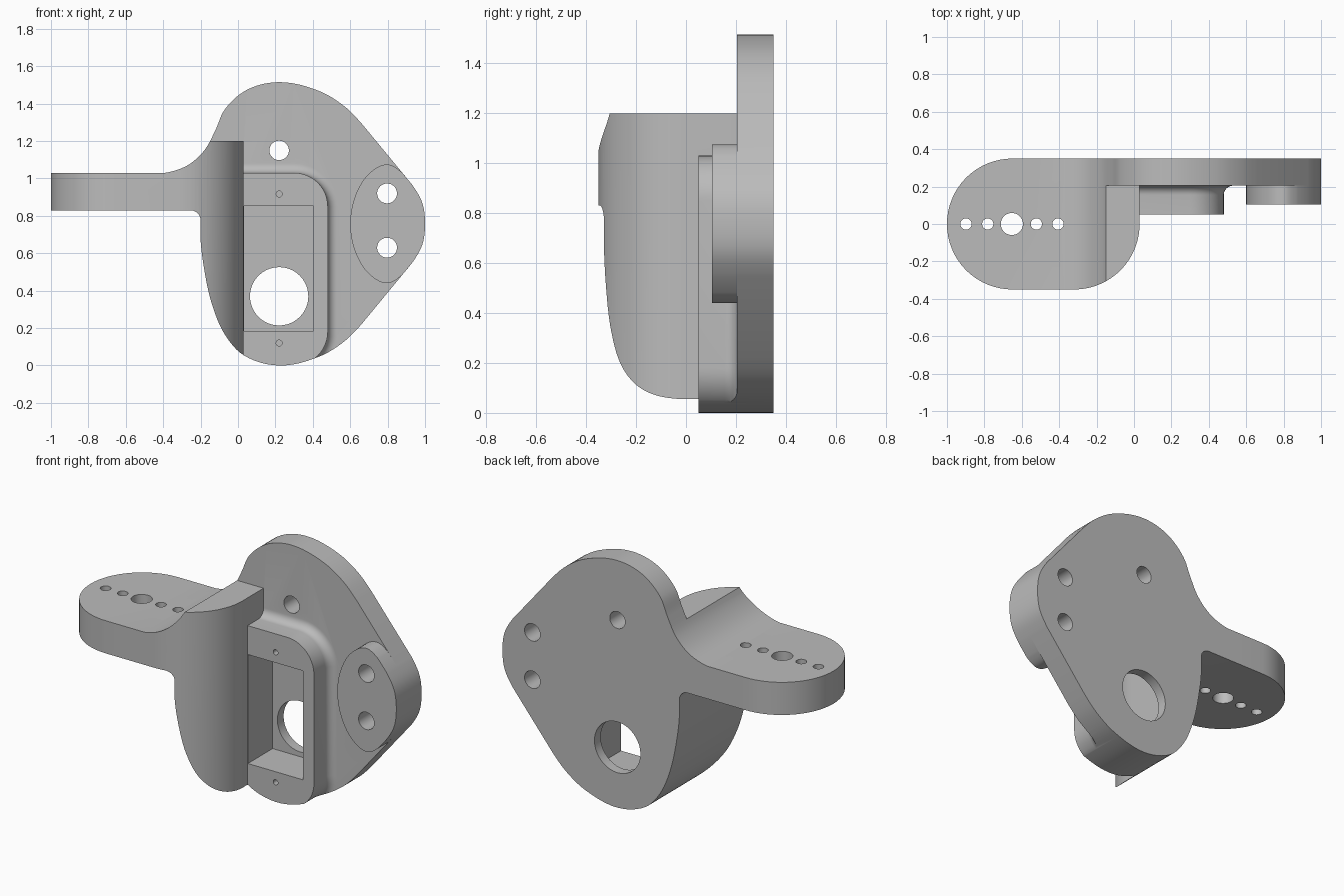
import bpy, bmesh
from math import sin, cos, pi, sqrt
from mathutils import Vector

if "Cube" in bpy.data.objects:
    bpy.data.objects.remove(bpy.data.objects["Cube"], do_unlink=True)

grey = bpy.data.materials.new("plain grey")
grey.use_nodes = True
grey.diffuse_color = (0.5, 0.5, 0.5, 1)
grey.node_tree.nodes["Principled BSDF"].inputs["Base Color"].default_value = (0.5, 0.5, 0.5, 1)


def loft(name, rings):
    """Closed solid through matching rings of 3D points."""
    bm = bmesh.new()
    loops = [[bm.verts.new(p) for p in ring] for ring in rings]
    n = len(loops[0])
    for a, b in zip(loops, loops[1:]):
        for i in range(n):
            j = (i + 1) % n
            bm.faces.new((a[i], a[j], b[j], b[i]))
    bm.faces.new(loops[0])
    bm.faces.new(loops[-1])
    bmesh.ops.recalc_face_normals(bm, faces=bm.faces)
    mesh = bpy.data.meshes.new(name)
    bm.to_mesh(mesh)
    bm.free()
    mesh.materials.append(grey)
    obj = bpy.data.objects.new(name, mesh)
    bpy.context.collection.objects.link(obj)
    return obj


def prism_y(name, pts, y0, y1):
    return loft(name, [[(x, y, z) for x, z in pts] for y in (y0, y1)])


def prism_z(name, pts, z0, z1):
    return loft(name, [[(x, y, z) for x, y in pts] for z in (z0, z1)])


def arc(cx, cy, r, a0, a1, n=20):
    return [(cx + r * cos(a0 + (a1 - a0) * i / n), cy + r * sin(a0 + (a1 - a0) * i / n))
            for i in range(n + 1)]


def circle(cx, cy, r):
    return arc(cx, cy, r, 0, 2 * pi, 40)[:-1]


def rect(x0, x1, y0, y1):
    return [(x0, y0), (x1, y0), (x1, y1), (x0, y1)]


def spline(pts, n=6):
    """Smooth path; the first and last points only steer the ends."""
    p = [Vector(q) for q in pts]
    out = []
    for a, b, c, d in zip(p, p[1:], p[2:], p[3:]):
        span = (c - b).length
        m1 = ((b - a).normalized() + (c - b).normalized()).normalized() * span
        m2 = ((c - b).normalized() + (d - c).normalized()).normalized() * span
        for i in range(n):
            t = i / n
            out.append(tuple((2*t**3 - 3*t*t + 1) * b + (t**3 - 2*t*t + t) * m1
                             + (3*t*t - 2*t**3) * c + (t**3 - t*t) * m2))
    out.append(tuple(p[-2]))
    return out


def combine(obj, other, operation):
    mod = obj.modifiers.new("join", 'BOOLEAN')
    mod.operation = operation
    mod.solver = 'EXACT'
    mod.object = other
    bpy.context.view_layer.update()
    deps = bpy.context.evaluated_depsgraph_get()
    mesh = bpy.data.meshes.new_from_object(obj.evaluated_get(deps))
    obj.modifiers.clear()
    obj.data = mesh
    bpy.data.objects.remove(other, do_unlink=True)


# Front silhouette: arm, upper lobe, side lobe, lower lobe
MID = 0.757
upper = spline([(-0.6, 1.03), (-0.39, 1.03), (-0.27, 1.07), (-0.18, 1.15), (-0.12, 1.26),
                (-0.07, 1.37), (0.05, 1.475), (0.22, 1.515), (0.44, 1.465), (0.57, 1.385),
                (0.66, 1.295), (0.93, 0.968)])
nose = spline([(0.66, 1.295), (0.93, 0.968), (0.985, 0.87), (1, MID),
               (0.985, 0.645), (0.93, 0.547), (0.66, 0.22)])
lower = spline([(0.93, 0.547), (0.66, 0.22), (0.57, 0.13), (0.44, 0.05), (0.22, 0),
                (0.03, 0.055), (-0.07, 0.165), (-0.14, 0.33), (-0.18, 0.51),
                (-0.2, 0.67), (-0.2, 0.775), (-0.2, 0.9)])
arm_fillet = arc(-0.255, 0.775, 0.055, 0, pi / 2, 8)[1:]
outline = [(-1.05, 1.03)] + upper + nose + lower + arm_fillet + [(-1.05, 0.83)]

# Plate slab, with the round-ended column that gives the arm and the pillar
bracket = prism_y("bracket_body", rect(-0.5, 1.1, -0.1, 1.6), 0.205, 0.35)
column_plan = (arc(-0.65, 0, 0.35, pi / 2, 3 * pi / 2, 32)
               + arc(-0.32, 0, 0.35, -pi / 2, 0, 24) + [(0.03, 0.35)])
combine(bracket, prism_z("column", column_plan, -0.1, 1.2), 'UNION')

# Raised housing front with a hollow fillet where it meets the plate
FILLET = 0.05


def housing_ring(y, off):
    r = 0.18 + off
    pts = ([(-0.38 - off, 1.03 + off)] + arc(0.3, 0.85, r, pi / 2, 0, 12)
           + arc(0.3, 0.18, r, 0, -pi / 2, 12) + [(-0.38 - off, -off)])
    return [(x, y, z) for x, z in pts]


rings = [housing_ring(0.05, 0)]
for i in range(9):
    a = pi / 2 * i / 8
    rings.append(housing_ring(0.155 + FILLET * sin(a), FILLET * (1 - cos(a))))
rings.append(housing_ring(0.25, FILLET))
combine(bracket, loft("housing", rings), 'UNION')

# Trim everything to the front silhouette
combine(bracket, prism_y("silhouette", outline, -0.5, 0.5), 'INTERSECT')

# Side mounting pad
pad_left = spline([(0.93, 0.547), (0.877, 0.483), (0.797, 0.44), (0.705, 0.485), (0.63, 0.6),
                   (0.6, MID), (0.63, 0.915), (0.705, 1.03), (0.797, 1.075),
                   (0.877, 1.032), (0.93, 0.968)])
combine(bracket, prism_y("side_pad", nose + pad_left, 0.105, 0.25), 'UNION')

# Motor pocket, shaft hole and mounting holes
combine(bracket, prism_y("pocket", rect(0.032, 0.405, 0.185, 0.853), 0, 0.29), 'DIFFERENCE')
for x, z, r, y0, y1 in ((0.22, 0.37, 0.156, 0.2, 0.5), (0.22, 1.15, 0.052, 0, 0.5),
                        (0.797, 0.92, 0.053, 0, 0.5), (0.797, 0.63, 0.053, 0, 0.5),
                        (0.22, 0.917, 0.016, 0, 0.2), (0.22, 0.12, 0.016, 0, 0.2)):
    combine(bracket, prism_y("hole", circle(x, z, r), y0, y1), 'DIFFERENCE')

# Row of holes through the arm
for x, r in ((-0.898, 0.03), (-0.782, 0.03), (-0.653, 0.059), (-0.522, 0.03), (-0.406, 0.03)):
    combine(bracket, prism_z("hole", circle(x, 0, r), 0.75, 1.2), 'DIFFERENCE')

bpy.ops.object.select_all(action='DESELECT')
bracket.select_set(True)
bpy.context.view_layer.objects.active = bracket
bpy.ops.object.shade_smooth_by_angle(angle=0.5)
